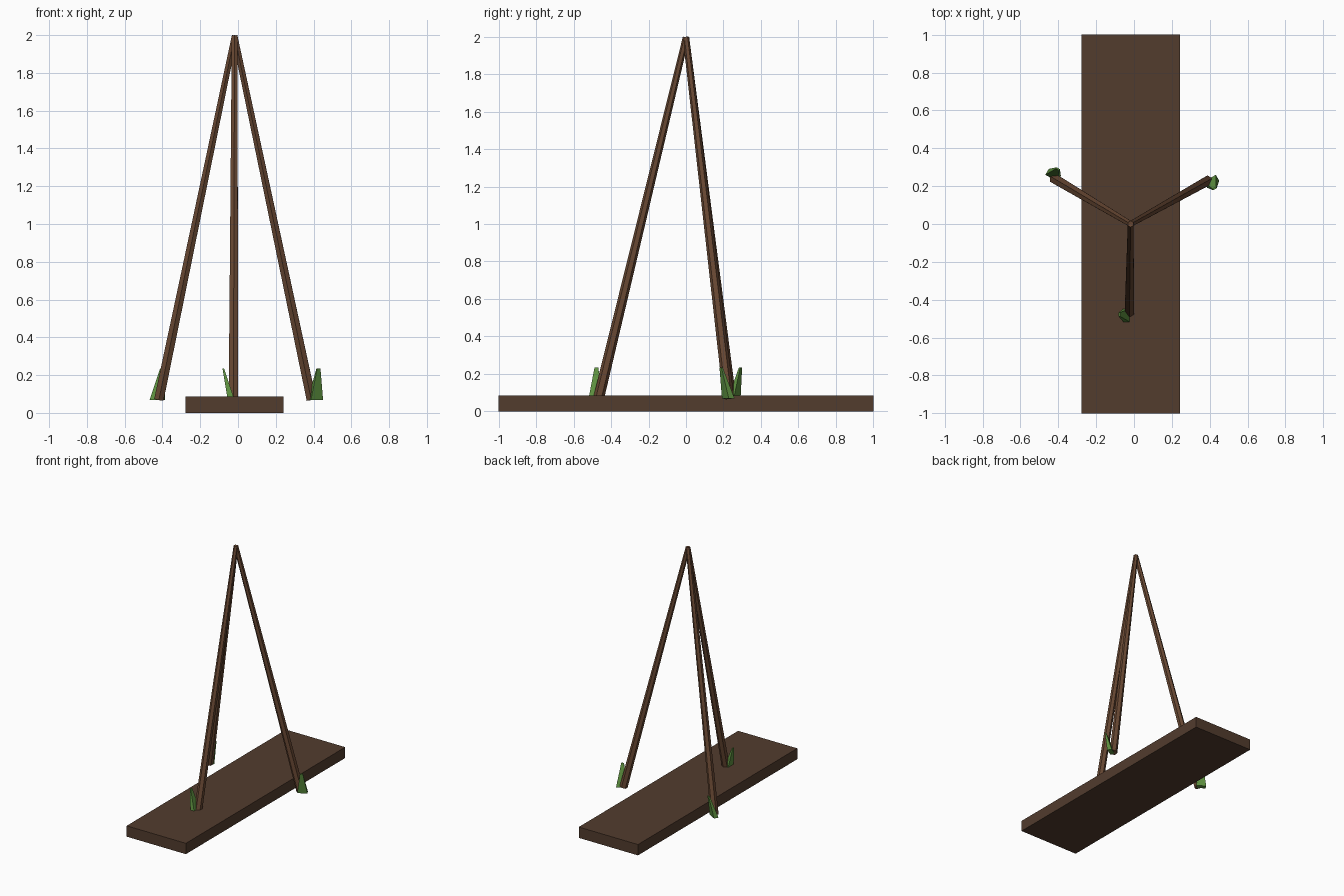
import bpy, bmesh, math
from mathutils import Vector, Matrix

if "Cube" in bpy.data.objects:
    bpy.data.objects.remove(bpy.data.objects["Cube"])

APEX = Vector((-0.018, 0.0, 1.996))


def material(name, rgb):
    m = bpy.data.materials.new(name)
    m.diffuse_color = (*rgb, 1)
    m.use_nodes = True
    m.node_tree.nodes["Principled BSDF"].inputs["Base Color"].default_value = m.diffuse_color
    return m


def make_object(name, bm, mat):
    bmesh.ops.recalc_face_normals(bm, faces=bm.faces)
    me = bpy.data.meshes.new(name)
    bm.to_mesh(me)
    bm.free()
    me.materials.append(mat)
    ob = bpy.data.objects.new(name, me)
    bpy.context.collection.objects.link(ob)
    return ob


wood_dark = material("dark_wood", (0.085, 0.045, 0.027))
wood = material("wood", (0.14, 0.065, 0.033))
green = material("leaf_green", (0.11, 0.28, 0.05))


# Ground plank
bm = bmesh.new()
bmesh.ops.create_cube(bm, size=1, matrix=Matrix.Translation((-0.018, 0, 0.043))
                      @ Matrix.Diagonal((0.52, 2.0, 0.086, 1)))
make_object("plank", bm, wood_dark)


# Tapered six-sided pole from foot to apex
def pole(name, turn):
    foot = Vector((-0.006, -0.466, 0.071 - APEX.z))
    bm = bmesh.new()
    axis = -foot
    rot = axis.to_track_quat('Z', 'Y').to_matrix().to_4x4()
    bmesh.ops.create_cone(bm, cap_ends=True, segments=6, radius1=0.029, radius2=0.017,
                          depth=axis.length, matrix=Matrix.Translation(foot / 2) @ rot)
    bm.transform(Matrix.Translation(APEX) @ turn)
    make_object(name, bm, wood)


# Flat leaning grass blade beside the foot
def blade(name, turn):
    bm = bmesh.new()
    rings = []
    for cx, cy, z, hx, hy in ((-0.018, -0.483, 0.068, 0.018, 0.037),
                              (-0.06, -0.478, 0.235, 0.004, 0.010)):
        rings.append([bm.verts.new((cx + sx * hx, cy + sy * hy, z - APEX.z))
                      for sx, sy in ((-1, -1), (1, -1), (1, 1), (-1, 1))])
    low, high = rings
    for i in range(4):
        j = (i + 1) % 4
        bm.faces.new((low[i], low[j], high[j], high[i]))
    bm.faces.new(low[::-1])
    bm.faces.new(high)
    bm.transform(Matrix.Translation(APEX) @ turn)
    make_object(name, bm, green)


# Three-fold repeat around the apex
for i, side in enumerate(("front", "right", "left")):
    turn = Matrix.Rotation(math.radians(120 * i), 4, 'Z')
    pole(side + "_pole", turn)
    blade(side + "_grass_blade", turn)
